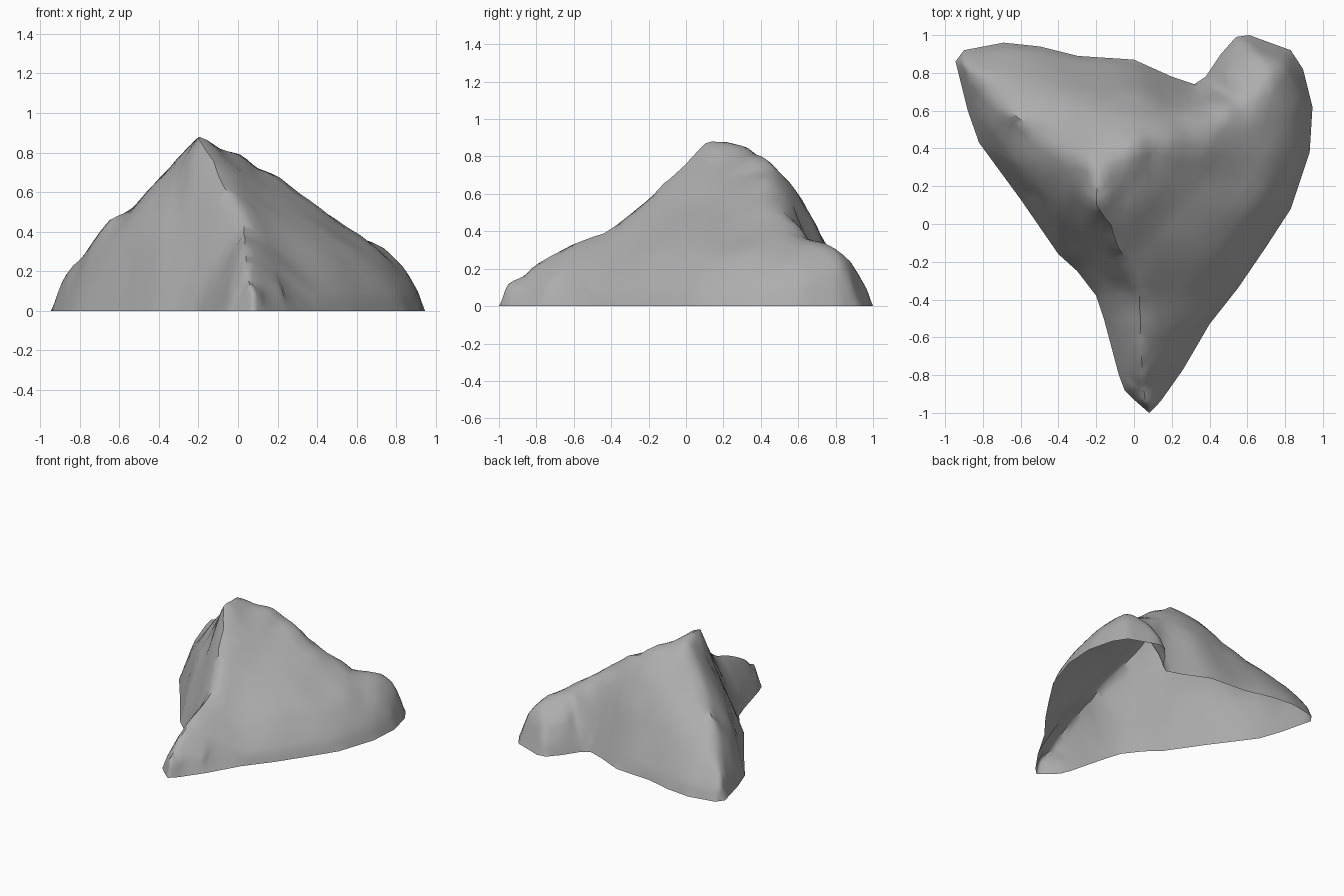
import bpy, bmesh
from mathutils import Vector, noise
from mathutils.geometry import delaunay_2d_cdt

if "Cube" in bpy.data.objects:
    bpy.data.objects.remove(bpy.data.objects["Cube"])

# Ground outline, counter-clockwise from the front tip
outline = [Vector(p) for p in [
    (.08, -1), (.14, -.94), (.26, -.77), (.4, -.53), (.55, -.34), (.7, -.12),
    (.83, .08), (.93, .38), (.945, .62), (.895, .82), (.83, .92), (.61, 1),
    (.54, .99), (.46, .9), (.38, .78), (.32, .74), (.2, .78), (0, .87),
    (-.3, .89), (-.5, .94), (-.69, .96), (-.9, .92), (-.945, .86), (-.88, .6),
    (-.82, .43), (-.6, .13), (-.4, -.16), (-.3, -.25), (-.2, -.38),
    (-.16, -.5), (-.08, -.8), (-.05, -.88), (0, -.93)]]

# Crest lines running from the summit
front_ridge = [(-.2, .1, .91), (-.13, -.01, .79), (-.09, -.12, .67), (-.03, -.22, .58),
               (.02, -.34, .47), (.03, -.43, .42), (.03, -.6, .36), (.04, -.8, .23),
               (.05, -.87, .17), (.06, -.94, .14)]
left_ridge = [(-.23, .32, .87), (-.3, .36, .8), (-.43, .42, .65), (-.53, .5, .54),
              (-.65, .58, .48), (-.78, .69, .3), (-.87, .8, .2)]
right_ridge = [(-.1, .36, .82), (.02, .43, .8), (.1, .46, .73), (.21, .44, .69),
               (.37, .42, .57), (.42, .52, .52), (.49, .59, .45), (.55, .65, .37), (.7, .75, .345)]
# Points on the slopes between the crests
slopes = [
    (-.2, .2, .89), (-.06, .2, .78), (.1, .2, .66), (.3, .1, .48), (.1, -.1, .53),
    (.22, -.35, .31), (.19, -.6, .23), (.13, -.82, .14), (.45, -.1, .33), (.62, .12, .31),
    (.5, .35, .43), (.62, .5, .375), (.75, .35, .28), (.82, .55, .24), (.86, .7, .19),
    (.8, .83, .23), (.7, .87, .25), (.6, .9, .22), (.5, .78, .26), (.38, .65, .36),
    (-.2, .5, .71), (0, .58, .63), (.2, .57, .57), (-.3, .65, .52), (.02, .72, .4),
    (-.5, .72, .39), (-.7, .79, .28), (-.74, .5, .3), (-.57, .28, .41),
    (-.42, .12, .48), (-.3, .18, .71), (-.28, -.02, .46), (-.2, -.16, .37),
    (-.11, -.34, .26), (-.05, -.6, .21), (-.01, -.84, .12)]

pts = [(p.x, p.y, 0) for p in outline]
n = len(pts)
edges = [(i, (i + 1) % n) for i in range(n)]

# Steep rim just inside the outline
for i in range(n):
    t = (outline[(i + 1) % n] - outline[i - 1]).normalized()
    q = outline[i] + Vector((-t.y, t.x)) * .03
    pts.append((q.x, q.y, .09))

for ridge in (front_ridge, left_ridge, right_ridge):
    s = len(pts)
    pts += ridge
    edges += [(s + i, s + i + 1) for i in range(len(ridge) - 1)]
pts += slopes

# Triangulate the surface
v2, _, faces, ov, _, _ = delaunay_2d_cdt(
    [Vector(p[:2]) for p in pts], edges, [], 1, 1e-5)
bm = bmesh.new()
vs = [bm.verts.new((p.x, p.y, pts[ov[i][0]][2] if ov[i] else 0)) for i, p in enumerate(v2)]
for f in faces:
    bm.faces.new([vs[i] for i in f])

# Refine, soften and roughen the slopes, leaving the open base edge fixed
bmesh.ops.subdivide_edges(bm, edges=bm.edges[:], cuts=2, use_grid_fill=True)
bmesh.ops.triangulate(bm, faces=bm.faces[:])
inner = [v for v in bm.verts if not v.is_boundary]
for _ in range(2):
    bmesh.ops.smooth_vert(bm, verts=inner, factor=.35,
                          use_axis_x=True, use_axis_y=True, use_axis_z=True)
for v in inner:
    v.co.z += .018 * noise.noise(v.co * 6) * min(1, v.co.z * 4)
bmesh.ops.recalc_face_normals(bm, faces=bm.faces[:])
if sum(f.normal.z for f in bm.faces) < 0:
    bmesh.ops.reverse_faces(bm, faces=bm.faces[:])

mesh = bpy.data.meshes.new("mountain_rock")
bm.to_mesh(mesh)
bm.free()
rock = bpy.data.objects.new("mountain_rock", mesh)
bpy.context.collection.objects.link(rock)

# Darker stone grey
stone = bpy.data.materials.new("stone_grey")
stone.diffuse_color = (.42, .42, .42, 1)
stone.use_nodes = True
stone.node_tree.nodes["Principled BSDF"].inputs["Base Color"].default_value = stone.diffuse_color
mesh.materials.append(stone)

bpy.context.view_layer.objects.active = rock
rock.select_set(True)
bpy.ops.object.shade_smooth_by_angle(angle=1.0)
